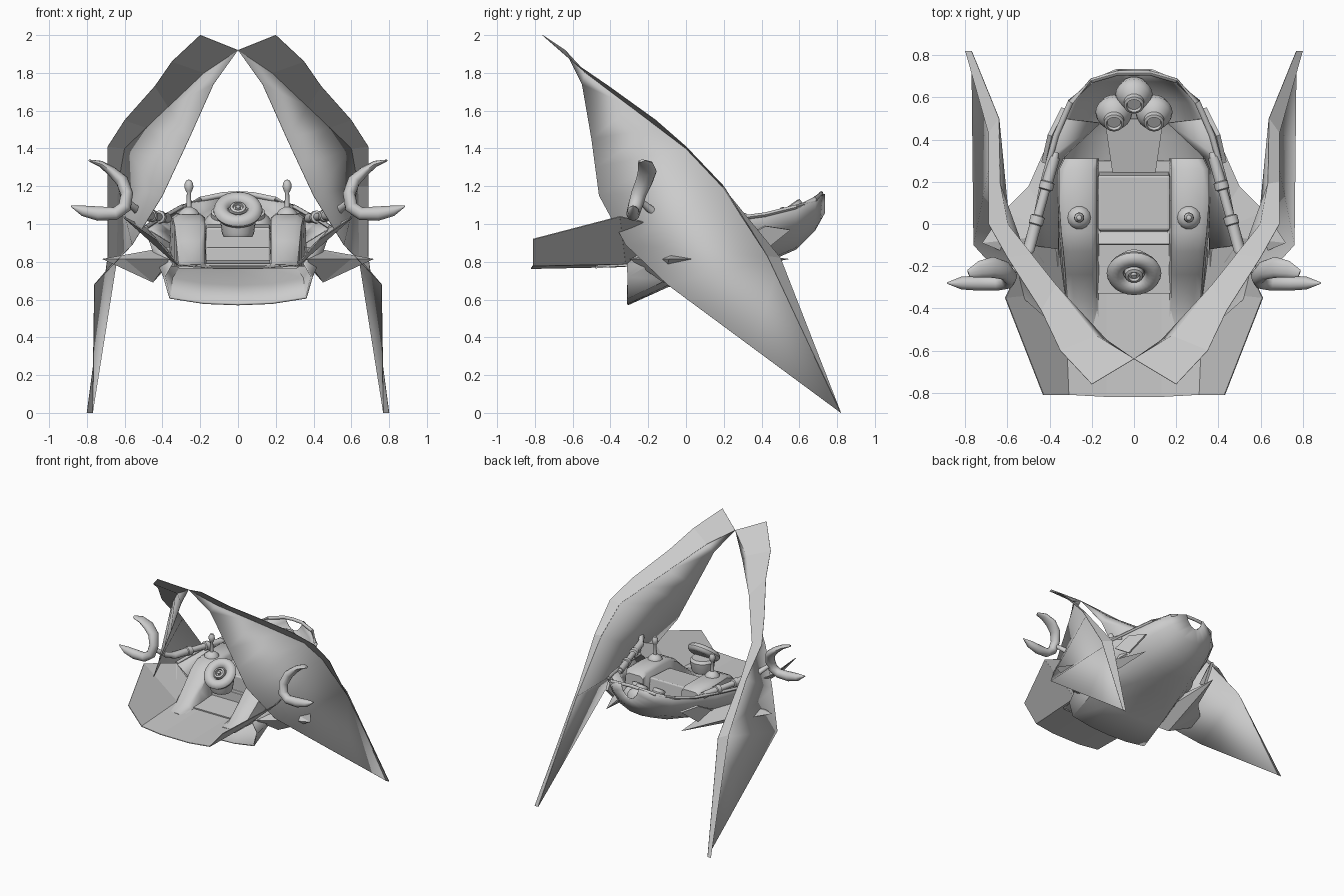
import bpy, math
from mathutils import Vector, Matrix

if "Cube" in bpy.data.objects:
    bpy.data.objects.remove(bpy.data.objects["Cube"])


def finish(name, verts, faces, mirror=False, thick=0, bevel=0, smooth=None, offset=0):
    me = bpy.data.meshes.new(name)
    me.from_pydata([tuple(v) for v in verts], [], faces)
    ob = bpy.data.objects.new(name, me)
    bpy.context.collection.objects.link(ob)
    bpy.context.view_layer.objects.active = ob
    ob.select_set(True)
    bpy.ops.object.mode_set(mode='EDIT')
    bpy.ops.mesh.select_all(action='SELECT')
    bpy.ops.mesh.normals_make_consistent(inside=False)
    bpy.ops.object.mode_set(mode='OBJECT')
    if smooth:
        bpy.ops.object.shade_smooth_by_angle(angle=math.radians(smooth))
    ob.select_set(False)
    if mirror:
        m = ob.modifiers.new("mirror", 'MIRROR')
        m.merge_threshold = 0.002
    if thick:
        s = ob.modifiers.new("thick", 'SOLIDIFY')
        s.thickness = thick
        s.offset = offset
    if bevel:
        b = ob.modifiers.new("bevel", 'BEVEL')
        b.width = bevel
        b.segments = 3
        b.limit_method = 'ANGLE'
    return ob


def loft(name, rings, closed=True, caps=True, **kw):
    """Skin consecutive rings of points."""
    n = len(rings[0])
    verts = [p for r in rings for p in r]
    faces = []
    for i in range(len(rings) - 1):
        for j in range(n if closed else n - 1):
            k = (j + 1) % n
            faces.append((i*n + j, i*n + k, (i+1)*n + k, (i+1)*n + j))
    if closed and caps:
        faces += [tuple(range(n)), tuple(range((len(rings)-1)*n, len(rings)*n))]
    return finish(name, verts, faces, **kw)


def tube(name, path, radii, n=10, **kw):
    """Round or oval tube along a path; radii are (side, depth) pairs or numbers."""
    pts = [Vector(p) for p in path]
    rings = []
    for i, p in enumerate(pts):
        t = (pts[min(i+1, len(pts)-1)] - pts[max(i-1, 0)]).normalized()
        ref = Vector((0, 1, 0)) if abs(t.y) < 0.8 else Vector((0, 0, 1))
        b = (ref - t * ref.dot(t)).normalized()
        a = t.cross(b)
        r = radii[i] if isinstance(radii[i], tuple) else (radii[i], radii[i])
        rings.append([p + a*r[0]*math.cos(2*math.pi*j/n) + b*r[1]*math.sin(2*math.pi*j/n)
                      for j in range(n)])
    return loft(name, rings, **kw)


def lathe(name, profile, loc, tilt=0, n=20, **kw):
    """Revolve (radius, height) pairs about an axis leaning forward by tilt."""
    mat = Matrix.Translation(loc) @ Matrix.Rotation(math.radians(tilt), 4, 'X')
    rings = [[mat @ Vector((r*math.cos(2*math.pi*j/n), r*math.sin(2*math.pi*j/n), h))
              for j in range(n)] for r, h in profile]
    return loft(name, rings, smooth=40, **kw)


# Wing panels: sheet between the front edge and the trailing edge
front = [(0, -.64, 1.92), (.13, -.55, 1.74), (.26, -.5, 1.45), (.33, -.48, 1.30),
         (.40, -.46, 1.15), (.56, -.32, .89), (.76, -.10, .68), (.765, .36, .34)]
back = [(0, -.64, 1.92), (.18, -.53, 1.80), (.37, -.29, 1.62), (.485, -.145, 1.51),
        (.60, 0, 1.40), (.635, .19, 1.20), (.64, .50, .82), (.77, .82, 0)]
loft("wing_panel", [front, back], closed=False, mirror=True, thick=.003, smooth=20)

# Wing flanges along the trailing edge
outer = [(.2, -.76, 2.0), (.35, -.60, 1.86), (.44, -.41, 1.73), (.60, -.16, 1.55),
         (.69, 0, 1.41), (.69, .20, 1.20), (.69, .43, .83), (.80, .82, 0)]
loft("wing_flange", [back, outer], closed=False, mirror=True, thick=.003)

# Hull tub: half sections running from nose to tail
hull = [(-.31, (.35, .79), (.39, .72), (.36, .61), (.18, .582), (0, .575)),
        (-.10, (.49, .98), (.44, .84), (.35, .71), (.18, .68), (0, .67)),
        (.20, (.43, 1.02), (.38, .90), (.29, .80), (.16, .76), (0, .75)),
        (.42, (.37, 1.05), (.31, .95), (.23, .86), (.12, .81), (0, .80)),
        (.58, (.30, 1.09), (.26, 1.0), (.19, .92), (.10, .88), (0, .87)),
        (.68, (.20, 1.13), (.18, 1.06), (.13, 1.01), (.07, .98), (0, .97)),
        (.73, (.08, 1.16), (.07, 1.12), (.05, 1.09), (.03, 1.07), (0, 1.06))]
loft("hull", [[(x, y, z) for x, z in s] for y, *s in hull], closed=False,
     mirror=True, thick=.012, smooth=35)

# Sloping sills between the hull rim and the consoles
sill = [[(.49, -.10, .98), (.36, -.12, .90)], [(.43, .20, 1.02), (.36, .20, .95)],
        [(.40, .32, 1.035), (.33, .32, .94)], [(.34, .50, 1.07), (.16, .48, .91)]]
loft("side_sill", sill, closed=False, mirror=True, thick=.006, smooth=35)

# Raised rim around the hull opening
rim = [(.49, -.10, .98), (.43, .20, 1.02), (.37, .42, 1.05), (.30, .58, 1.09),
       (.20, .68, 1.13), (.08, .715, 1.155), (0, .715, 1.16)]
tube("hull_rim", rim, [(.014, .012)]*7, n=8, mirror=True, smooth=50)

# Nose deck: open channel flaring to the rear
deck = [[(.43, -.81, .92), (.31, -.81, .78), (.13, -.82, .765), (0, -.82, .765)],
        [(.61, -.35, 1.04), (.33, -.32, .79), (.13, -.32, .775), (0, -.32, .775)]]
loft("nose_deck", deck, closed=False, mirror=True, thick=.006)
finish("cockpit_floor", [(.33, -.33, .785), (-.33, -.33, .785), (-.26, .3, .83), (.26, .3, .83)],
       [(0, 1, 2, 3)], thick=.01)
finish("nose_side_web", [(.61, -.35, 1.04), (.33, -.32, .79), (.36, -.1, .85), (.49, -.1, .98)],
       [(0, 1, 2, 3)], mirror=True, thick=.006)

# Side fins: flat spikes poking through the wings
plan = [(.34, .55), (.42, .36), (.50, .18), (.62, .06), (.72, -.09), (.60, -.14), (.36, -.30)]
mid = len(plan)
fin = [(x, y, .815) for x, y in plan] + [(.36, -.05, .88), (.45, -.12, .69)]
finish("side_fin", fin,
       [(i, (i+1) % mid, mid + s) for s in (0, 1) for i in range(mid)], mirror=True)

# Leaf-shaped tail plates beside the hull
finish("tail_plate", [(.335, .55, .97), (.40, .42, .99), (.43, .29, .92), (.385, .40, .85)],
       [(0, 1, 2, 3)], mirror=True, thick=.02)

# Side consoles sloping down to the nose deck
con = [(-.48, .31, .785), (-.36, .315, .81), (-.24, .325, .91), (-.13, .335, 1.01),
       (-.04, .345, 1.05), (.10, .355, 1.055), (.26, .355, 1.055), (.31, .33, 1.03)]
loft("console", [[(.165, y, .775 + max(0, y)*.2), (b + .01, y, .775 + max(0, y)*.4),
                  (b, y, z - .02), (b - .03, y, z), (.20, y, z), (.175, y, z - .02)]
                 for y, b, z in con], mirror=True, smooth=50)

# Control sticks on the consoles
lathe("control_stick", [(.056, 0), (.054, .015), (.035, .035), (.014, .045), (.011, .12),
                        (.017, .13), (.024, .15), (.022, .17), (.012, .187), (.002, .19)],
      (.26, .03, 1.045), n=14, mirror=True)

# Seat cushion, seat front and sloping panel behind it
side = [(-.03, .86), (-.03, .98), (.23, 1.0), (.25, .81), (-.10, .78), (-.10, .88)]
loft("seat", [[(x, y, z) for y, z in side] for x in (-.17, .17)], bevel=.01)
finish("seat_rear_panel", [(-.10, .23, .86), (.10, .23, .86), (.14, .50, .93), (-.14, .50, .93)],
       [(0, 1, 2, 3)], thick=.01)

# Steering pod: tilted ring with nested hub and stem
pod, lean = (0, -.22, 1.06), 42
ring = [(.09 + .04*math.cos(a), .02 + .032*math.sin(a))
        for a in [2*math.pi*i/10 for i in range(11)]]
lathe("steering_ring", ring, pod, lean, n=24, caps=False)
lathe("steering_hub", [(.085, -.01), (.085, .015), (.065, .025), (.062, .01), (.045, .01),
                       (.042, .04), (.028, .045), (.026, .03), (.014, .03), (.012, .045),
                       (.002, .045)], pod, lean)
lathe("steering_stem", [(.075, -.11), (.085, -.09), (.095, -.02), (.08, .0)], (0, -.215, 1.04))

# Three rear bell pods with nozzle tips
for i, (x, y, z) in enumerate([(0, .615, 1.03), (-.095, .53, .99), (.095, .53, .99)]):
    lathe("rear_bell_%d" % (i + 1),
          [(.03, -.06), (.07, -.045), (.088, 0), (.08, .03), (.06, .055), (.048, .065),
           (.048, .09), (.036, .095), (.032, .08), (.002, .08)], (x, y, z), 35)

# Arm tubes with collars, running along the rim to the horns
a, b = Vector((.37, .34, 1.03)), Vector((.50, -.12, 1.05))
ts = [0, .05, .05, .3, .31, .38, .39, .65, .66, .74, .75, 1]
rs = [.016, .02, .026, .026, .034, .034, .022, .022, .034, .034, .028, .028]
tube("arm_tube", [a.lerp(b, t) for t in ts] + [(.53, -.18, 1.07), (.59, -.24, 1.12)],
     rs + [.022, .016], n=12, mirror=True, smooth=40)

# Crescent horns, open side outward
horn = [(.785, -.235, 1.335), (.73, -.215, 1.32), (.67, -.205, 1.28), (.615, -.22, 1.23),
        (.588, -.25, 1.16), (.60, -.27, 1.09), (.65, -.28, 1.055), (.74, -.28, 1.055),
        (.82, -.28, 1.07), (.885, -.28, 1.095)]
hr = [(.006, .018), (.016, .04), (.026, .05), (.034, .045), (.033, .04), (.035, .038),
      (.034, .036), (.038, .036), (.028, .03), (.003, .004)]
tube("horn", horn, hr, n=12, mirror=True, smooth=50)
